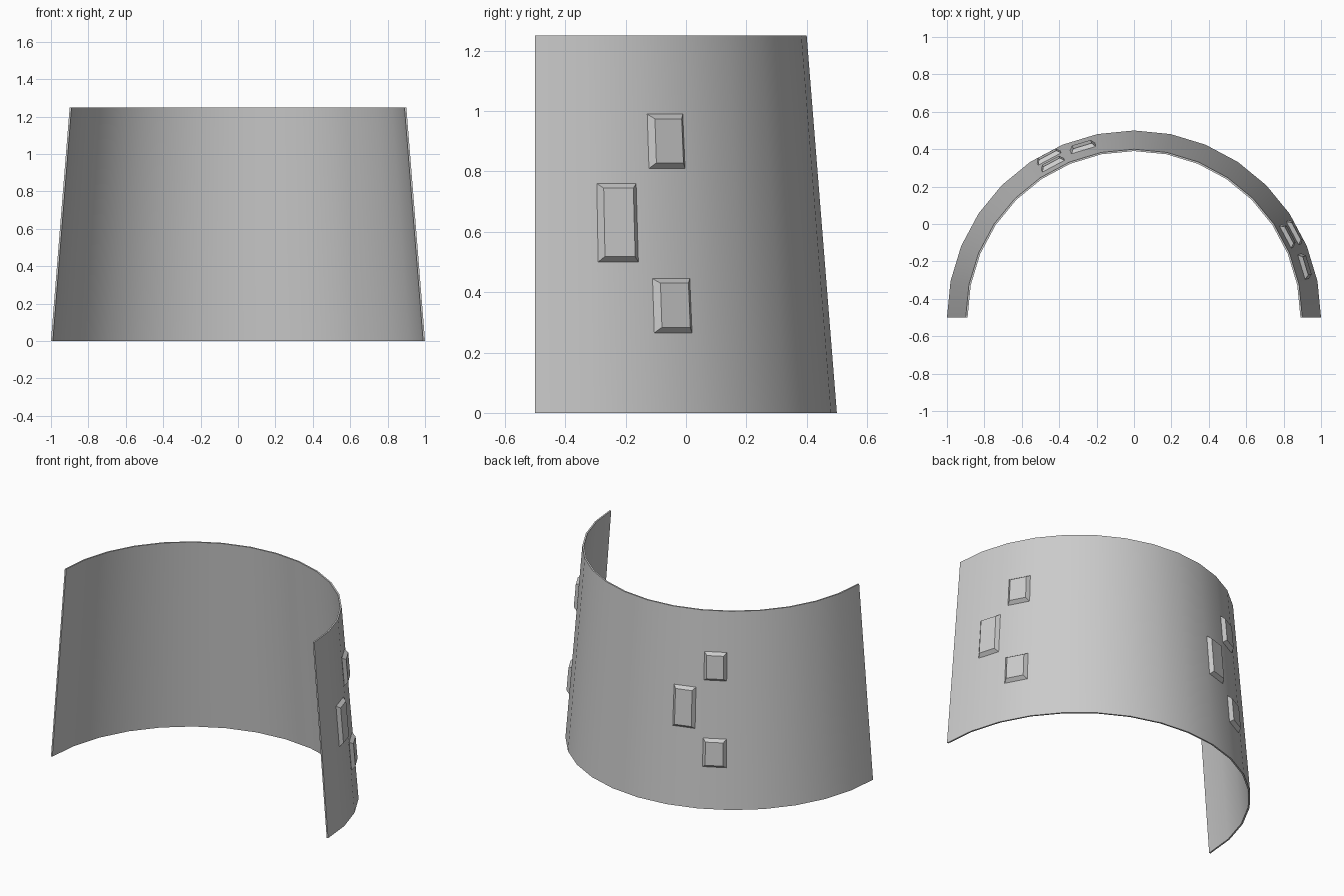
import bpy, bmesh
from math import sin, cos, pi
from mathutils import Vector

if "Cube" in bpy.data.objects:
    bpy.data.objects.remove(bpy.data.objects["Cube"])

H, R0, R1 = 1.25, 1.0, 0.9      # height, bottom and top outer radius
THICK, SEG, Y0 = 0.01, 16, -0.5
STEP = pi / SEG


def rim(i, z, inset=0.0):
    """Point on tapered half-round wall at segment line i and height z."""
    r = R0 + (R1 - R0) * z / H - inset
    return Vector((r * cos(i * STEP), Y0 + r * sin(i * STEP), z))


def finish(name, bm):
    bmesh.ops.recalc_face_normals(bm, faces=bm.faces)
    me = bpy.data.meshes.new(name)
    bm.to_mesh(me)
    bm.free()
    ob = bpy.data.objects.new(name, me)
    bpy.context.collection.objects.link(ob)
    return ob


# Curved wall: sweep a thin four-point section around half a turn
bm = bmesh.new()
section = [(0, 0), (H, 0), (H, THICK), (0, THICK)]
rings = [[bm.verts.new(rim(i, z, d)) for z, d in section] for i in range(SEG + 1)]
for a, b in zip(rings, rings[1:]):
    for k in range(4):
        n = (k + 1) % 4
        bm.faces.new((a[k], a[n], b[n], b[k]))
bm.faces.new(rings[0])
bm.faces.new(rings[-1])
wall = finish("curved_wall", bm)
bpy.context.view_layer.objects.active = wall
wall.select_set(True)
bpy.ops.object.shade_smooth_by_angle(angle=pi / 6)


# Raised panels with sloped edges, each lying on one flat of the wall
def panel(name, seg, z0, z1, t0=0.12, t1=0.86, rise=0.022, bevel=0.017):
    def on_flat(t, z):
        return rim(seg, z).lerp(rim(seg + 1, z), t)

    normal = (on_flat(1, 0) - on_flat(0, 0)).cross(on_flat(0, H) - on_flat(0, 0)).normalized()

    def loop(bt, bz, out):
        return [bm.verts.new(on_flat(t, z) + normal * out) for t, z in
                ((t0 + bt, z0 + bz), (t1 - bt, z0 + bz), (t1 - bt, z1 - bz), (t0 + bt, z1 - bz))]

    bm = bmesh.new()
    back = loop(0, 0, -0.004)
    base = loop(0, 0, 0)
    face = loop(bevel / 0.185, bevel, rise)
    for a, b in ((back, base), (base, face)):
        for k in range(4):
            n = (k + 1) % 4
            bm.faces.new((a[k], a[n], b[n], b[k]))
    bm.faces.new(back)
    bm.faces.new(face)
    finish(name, bm)


# Same group of three on the right, repeated a quarter turn round
for side, shift in (("right", 0), ("back", SEG // 2)):
    panel(side + "_upper_panel", 2 + shift, 0.81, 0.99)
    panel(side + "_middle_panel", 1 + shift, 0.50, 0.76)
    panel(side + "_lower_panel", 2 + shift, 0.265, 0.445)
